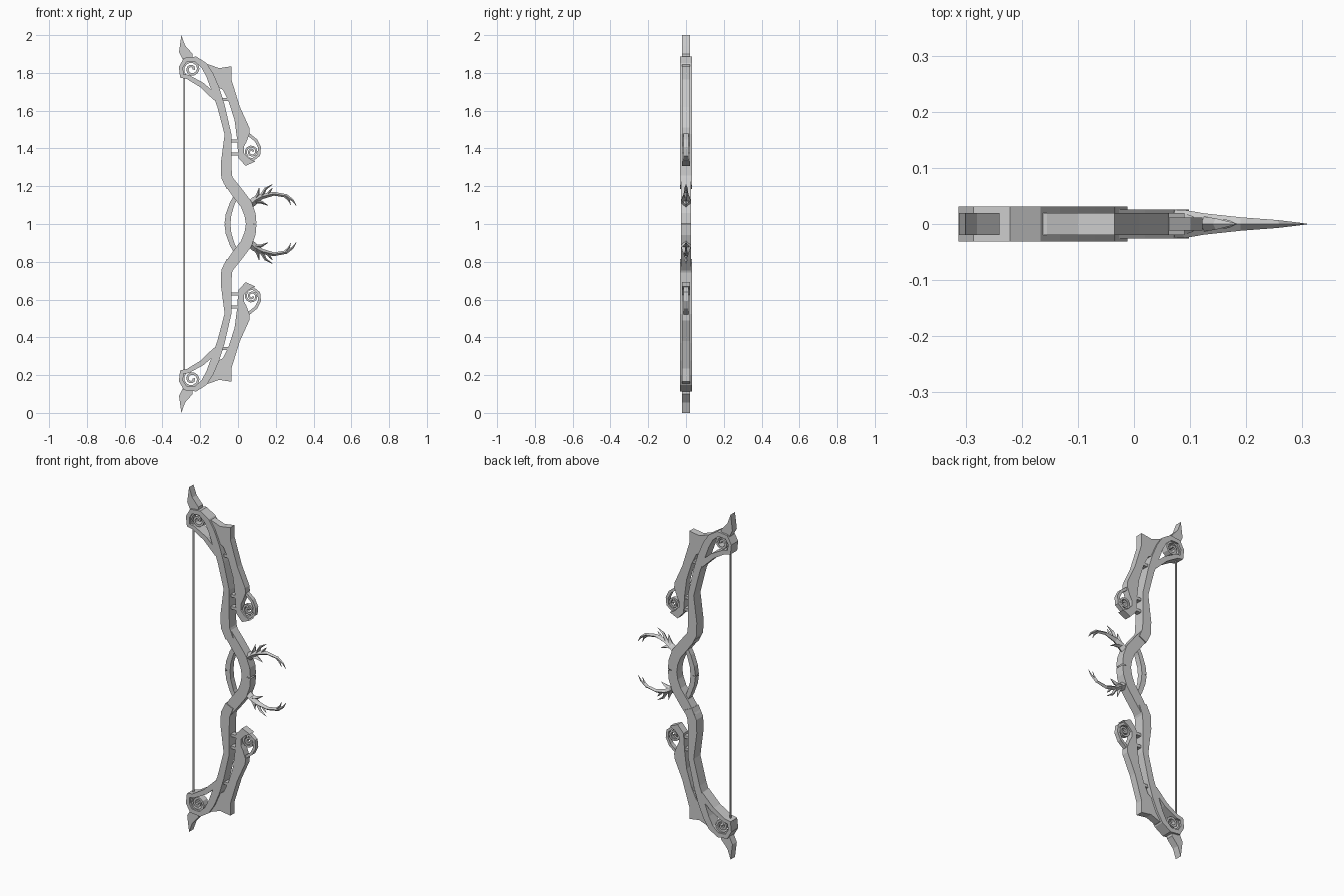
import bpy, bmesh, math
from mathutils import Vector

cube = bpy.data.objects.get("Cube")
if cube:
    bpy.data.objects.remove(cube, do_unlink=True)

grey = bpy.data.materials.new("plain grey")
grey.use_nodes = True
grey.diffuse_color = (0.6, 0.6, 0.6, 1)
grey.node_tree.nodes["Principled BSDF"].inputs["Base Color"].default_value = (0.6, 0.6, 0.6, 1)

MID = 1.0  # height of the mirror plane


def finish(name, bm):
    """Make an object whose lower half mirrors the upper half."""
    bmesh.ops.recalc_face_normals(bm, faces=bm.faces)
    mesh = bpy.data.meshes.new(name)
    bm.to_mesh(mesh)
    bm.free()
    mesh.materials.append(grey)
    ob = bpy.data.objects.new(name, mesh)
    ob.location.z = MID
    bpy.context.collection.objects.link(ob)
    mod = ob.modifiers.new("mirror", 'MIRROR')
    mod.use_axis = (False, False, True)
    return ob


def side_normals(path):
    """Unit normals in the x-z plane along a path."""
    pts = [Vector((p[0], p[1])) for p in path]
    out = []
    for i in range(len(pts)):
        t = (pts[min(i + 1, len(pts) - 1)] - pts[max(i - 1, 0)]).normalized()
        out.append(Vector((-t.y, t.x)))
    return pts, out


def loft(name, path, section, cap_end=True):
    """Sweep a four-sided section; section(i) gives (across, depth) corners."""
    bm = bmesh.new()
    pts, nor = side_normals(path)
    rings = []
    for i, (p, n) in enumerate(zip(pts, nor)):
        rings.append([bm.verts.new((p.x + n.x * a, d, p.y + n.y * a - MID))
                      for a, d in section(i)])
    for r, s in zip(rings, rings[1:]):
        for k in range(4):
            bm.faces.new((r[k], r[(k + 1) % 4], s[(k + 1) % 4], s[k]))
    bm.faces.new(rings[0])
    if cap_end:
        bm.faces.new(rings[-1])
    return finish(name, bm)


def ribbon(name, path, depth, cap_end=True):
    """Flat strip; path points are (x, z, half width)."""
    return loft(name, path, lambda i: [(-path[i][2], -depth), (path[i][2], -depth),
                                       (path[i][2], depth), (-path[i][2], depth)], cap_end)


def spike(name, path):
    """Diamond-section horn; path points are (x, z, half width, half depth)."""
    return loft(name, path, lambda i: [(-path[i][2], 0), (0, -path[i][3]),
                                       (path[i][2], 0), (0, path[i][3])])


def plate(name, outline, depth):
    """Outline in x-z extruded through the depth."""
    bm = bmesh.new()
    face = bm.faces.new([bm.verts.new((x, -depth, z - MID)) for x, z in outline])
    res = bmesh.ops.extrude_face_region(bm, geom=[face])
    verts = [v for v in res["geom"] if isinstance(v, bmesh.types.BMVert)]
    bmesh.ops.translate(bm, verts=verts, vec=(0, 2 * depth, 0))
    return finish(name, bm)


def spiral(cx, cz, r0, r1, start, turns, w, steps=18):
    out = []
    for i in range(steps + 1):
        t = i / steps
        a = math.radians(start) + turns * math.tau * t
        r = r0 + (r1 - r0) * t
        out.append((cx + r * math.cos(a), cz + r * math.sin(a), w))
    return out


# Limbs, running from the curled tip to the handle
ribbon("limb", [(-0.297, 1.78, .010), (-0.302, 1.83, .011), (-0.28, 1.868, .013),
                (-0.225, 1.873, .014), (-0.18, 1.84, .018), (-0.15, 1.79, .020),
                (-0.12, 1.715, .022), (-0.09, 1.625, .020), (-0.053, 1.475, .018),
                (-0.063, 1.32, .028), (-0.060, 1.25, .029), (-0.035, 1.195, .026)], 0.031)
ribbon("limb_lower_strand", [(-0.305, 1.785, .010), (-0.265, 1.778, .012),
                             (-0.19, 1.735, .014), (-0.115, 1.665, .016)], 0.031)
ribbon("limb_scroll", spiral(-0.245, 1.82, .050, .010, -120, -1.7, .0065), 0.02)

# Pointed horns on the limb tips
plate("tip_horn", [(-0.30, 2.0), (-0.28, 1.945), (-0.24, 1.90), (-0.24, 1.87),
                   (-0.29, 1.865), (-0.312, 1.91)], 0.02)

# Outer plates with a hooked end
plate("outer_plate", [(-0.17, 1.845), (-0.155, 1.845), (-0.10, 1.825), (-0.035, 1.835),
                      (-0.035, 1.765), (0.01, 1.62), (0.06, 1.51), (0.062, 1.48),
                      (0.045, 1.435), (0.032, 1.41), (0.032, 1.375), (0.055, 1.35),
                      (0.09, 1.33), (0.04, 1.308), (0.002, 1.35), (-0.005, 1.45),
                      (-0.018, 1.55), (-0.05, 1.65), (-0.08, 1.71), (-0.13, 1.74)], 0.02)
ribbon("plate_scroll_rim", [(0.055, 1.475, .008), (0.095, 1.443, .008), (0.114, 1.405, .008),
                            (0.110, 1.365, .008), (0.08, 1.342, .008), (0.045, 1.345, .008)], 0.012)
ribbon("plate_scroll", spiral(0.073, 1.382, .034, .008, 230, -1.6, .0055), 0.010)

# Small links between limb and plate
for i, (z, x0, x1) in enumerate([(1.66, -0.10, -0.04), (1.44, -0.05, 0.005), (1.37, -0.05, 0.01)]):
    ribbon(f"link_{i + 1}", [(x0, z, .008), (x1, z, .008)], 0.015)

# Handle and the thin guard behind it
ribbon("handle", [(-0.055, 1.235, .028), (-0.005, 1.168, .031), (0.043, 1.105, .031),
                  (0.064, 1.05, .030), (0.070, 1.0, .028)], 0.026, False)
ribbon("handle_guard", [(0.0, 1.165, .012), (-0.03, 1.11, .013), (-0.05, 1.05, .015),
                        (-0.056, 1.0, .016)], 0.016, False)

# Antlers with their tines
spike("antler", [(0.055, 1.095, .022, .026), (0.09, 1.125, .020, .025),
                 (0.125, 1.145, .014, .019), (0.19, 1.160, .010, .012),
                 (0.256, 1.149, .009, .007), (0.29, 1.125, .006, .003), (0.308, 1.098, .001, .0005)])
tines = [
    [(0.12, 1.140, .011, .014), (0.146, 1.187, .007, .010), (0.183, 1.210, .001, .001)],
    [(0.085, 1.120, .012, .020), (0.105, 1.155, .009, .014), (0.112, 1.192, .001, .001)],
    [(0.085, 1.120, .012, .020), (0.125, 1.115, .008, .014), (0.160, 1.098, .001, .001)],
    [(0.15, 1.150, .008, .010), (0.170, 1.175, .006, .007), (0.182, 1.190, .001, .001)],
    [(0.245, 1.150, .007, .006), (0.270, 1.125, .005, .004), (0.280, 1.100, .001, .001)],
]
for i, t in enumerate(tines):
    spike(f"antler_tine_{i + 1}", t)

# Bowstring
ribbon("string", [(-0.285, 1.79, .004), (-0.285, 1.0, .004)], 0.004, False)
